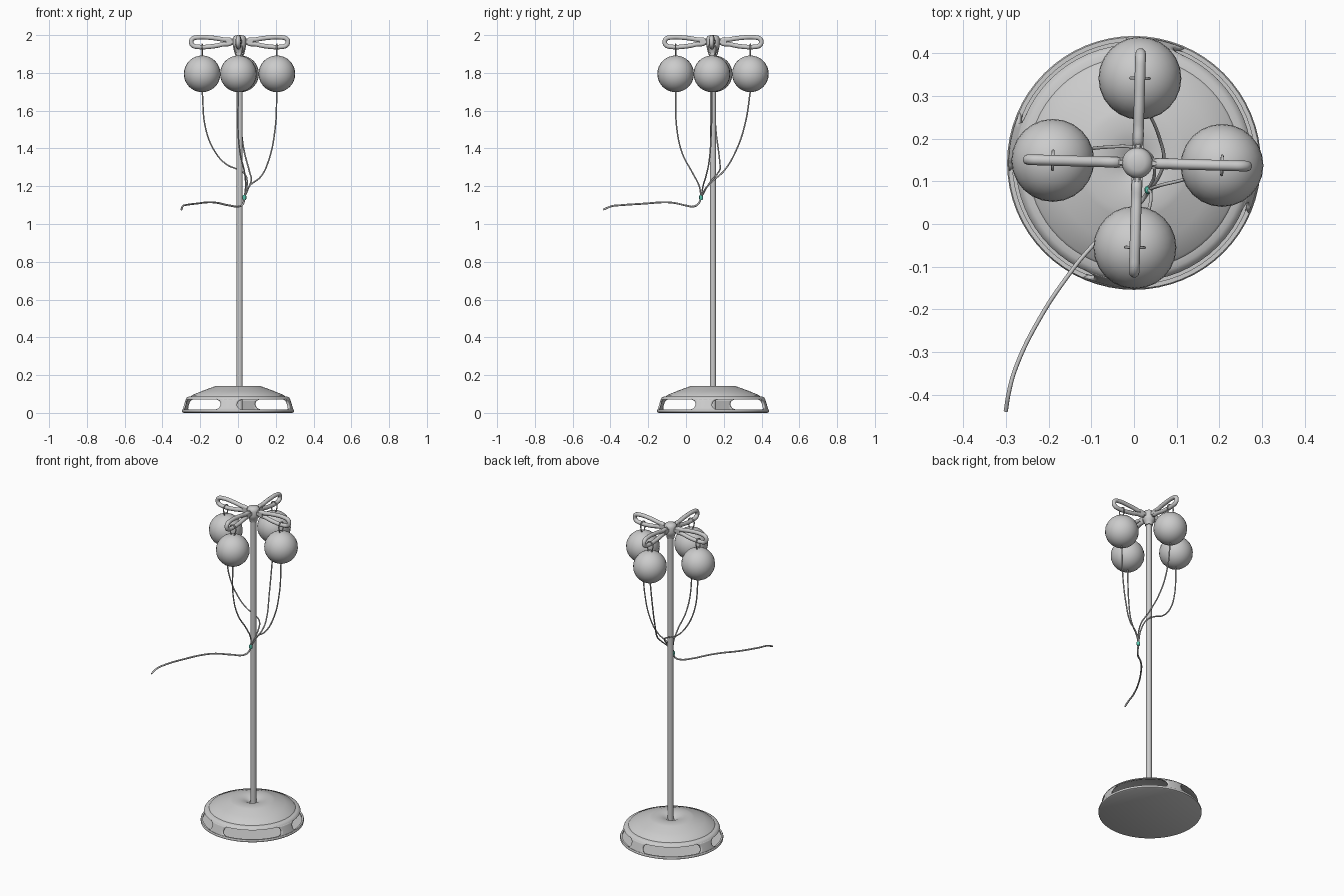
import bpy, bmesh, math
from mathutils import Vector, Matrix

if "Cube" in bpy.data.objects:
    bpy.data.objects.remove(bpy.data.objects["Cube"])

CX, CY = 0.0, 0.143            # base axis
PX, PY = 0.008, 0.143          # pole axis
TILT = math.radians(-1.7)      # small turn of the arm cross


def finish(obj, angle=40):
    bpy.ops.object.select_all(action='DESELECT')
    obj.select_set(True)
    bpy.context.view_layer.objects.active = obj
    bpy.ops.object.shade_smooth_by_angle(angle=math.radians(angle))
    return obj


def mesh_obj(name, bm, angle=40):
    bmesh.ops.recalc_face_normals(bm, faces=bm.faces)
    me = bpy.data.meshes.new(name)
    bm.to_mesh(me)
    bm.free()
    ob = bpy.data.objects.new(name, me)
    bpy.context.collection.objects.link(ob)
    return finish(ob, angle)


def lathe(name, profile, x, y, seg=64, angle=30):
    """Spin an (r, z) profile around a vertical axis."""
    bm = bmesh.new()
    vs = [bm.verts.new((r, 0, z)) for r, z in profile]
    es = [bm.edges.new(p) for p in zip(vs, vs[1:])]
    bmesh.ops.spin(bm, geom=vs + es, cent=(0, 0, 0), axis=(0, 0, 1),
                   angle=2 * math.pi, steps=seg, use_duplicate=False)
    bmesh.ops.remove_doubles(bm, verts=bm.verts, dist=1e-5)
    bmesh.ops.translate(bm, verts=bm.verts, vec=(x, y, 0))
    return mesh_obj(name, bm, angle)


def tube(name, pts, r, closed=False, res=6, bres=3):
    """Round tube along a smooth path, converted to a mesh."""
    cu = bpy.data.curves.new(name, 'CURVE')
    cu.dimensions = '3D'
    cu.bevel_depth, cu.bevel_resolution = r, bres
    cu.resolution_u, cu.use_fill_caps = res, True
    sp = cu.splines.new('BEZIER')
    sp.bezier_points.add(len(pts) - 1)
    for bp, p in zip(sp.bezier_points, pts):
        bp.co = p
        bp.handle_left_type = bp.handle_right_type = 'AUTO'
    sp.use_cyclic_u = closed
    ob = bpy.data.objects.new(name, cu)
    bpy.context.collection.objects.link(ob)
    bpy.ops.object.select_all(action='DESELECT')
    ob.select_set(True)
    bpy.context.view_layer.objects.active = ob
    bpy.ops.object.convert(target='MESH')
    return finish(bpy.context.view_layer.objects.active, 60)


# Base: domed cover, floor plate with low rim
lathe("base_cover", [(0.016, 0.12), (0.03, 0.128), (0.05, 0.138), (0.08, 0.143),
                     (0.115, 0.142), (0.13, 0.138), (0.19, 0.116), (0.243, 0.094),
                     (0.248, 0.088), (0.262, 0.086), (0.272, 0.08), (0.277, 0.071),
                     (0.266, 0.071), (0.25, 0.078), (0.19, 0.098), (0.12, 0.12),
                     (0.016, 0.12)], CX, CY)
lathe("base_plate", [(0, 0), (0.288, 0), (0.296, 0.004), (0.297, 0.012), (0.294, 0.018),
                     (0.284, 0.018), (0.284, 0.01), (0, 0.01)], CX, CY)

# Base: four flared posts leaving rounded slots between them
for i in range(4):
    mid = math.radians(-100 + 90 * i)
    rows = []
    bm = bmesh.new()
    for k in range(9):
        t = k / 8
        r, z = 0.294 - 0.018 * t, 0.016 + 0.057 * t
        half = math.radians(9 + 6 * (1 - math.sqrt(max(0, 1 - (2 * t - 1) ** 2))))
        row = []
        for j in range(9):
            a = mid + half * (j / 4 - 1)
            row.append(bm.verts.new((CX + r * math.cos(a), CY + r * math.sin(a), z)))
        rows.append(row)
    for a, b in zip(rows, rows[1:]):
        for j in range(8):
            bm.faces.new((a[j], a[j + 1], b[j + 1], b[j]))
    post = mesh_obj(f"base_post_{i}", bm)
    # keep normals outward so the thickness grows inward
    n = post.data.polygons[0]
    if n.normal.dot(Vector(n.center) - Vector((CX, CY, n.center.z))) < 0:
        post.data.flip_normals()
    mod = post.modifiers.new("thickness", 'SOLIDIFY')
    mod.thickness, mod.offset = 0.01, -1

# Pole and top hub
lathe("pole", [(0, 0.01), (0.0165, 0.01), (0.0165, 1.95), (0, 1.95)], PX, PY, 24)
lathe("hub", [(0, 1.905), (0.022, 1.905), (0.026, 1.925), (0.034, 1.935), (0.036, 1.95),
              (0.036, 1.98), (0.03, 1.993), (0.018, 1.999), (0, 2.0)], PX, PY, 32, 40)

# Arms: (u, z) outline of the open loop in the vertical plane
loop = [(0.045, 1.965), (0.09, 1.977), (0.15, 1.986), (0.22, 1.988), (0.249, 1.98),
        (0.256, 1.963), (0.248, 1.946), (0.22, 1.938), (0.15, 1.940), (0.09, 1.951)]
balls = []
for i, name in enumerate(("right", "back", "left", "front")):
    a = TILT + i * math.pi / 2
    d = Vector((math.cos(a), math.sin(a), 0))
    side = Vector((-d.y, d.x, 0))
    hub = Vector((PX, PY, 0))
    tube(f"arm_loop_{name}", [hub + d * u + Vector((0, 0, z)) for u, z in loop],
         0.0125, True)
    # solid root of the arm
    bm = bmesh.new()
    bmesh.ops.create_cube(bm, size=1)
    bmesh.ops.scale(bm, verts=bm.verts, vec=(0.07, 0.026, 0.036))
    bmesh.ops.bevel(bm, geom=bm.edges[:], offset=0.008, segments=3, affect='EDGES')
    bmesh.ops.transform(bm, verts=bm.verts, matrix=Matrix.Translation(
        hub + d * 0.045 + Vector((0, 0, 1.965))) @ Matrix.Rotation(a, 4, 'Z'))
    mesh_obj(f"arm_root_{name}", bm)
    # hanging ball and hook
    c = hub + d * 0.198 + Vector((0, 0, 1.795))
    balls.append(c)
    bm = bmesh.new()
    bmesh.ops.create_uvsphere(bm, u_segments=24, v_segments=16, radius=0.097)
    bmesh.ops.translate(bm, verts=bm.verts, vec=c)
    mesh_obj(f"ball_{name}", bm, 60)
    tube(f"hook_{name}", [c + side * s + Vector((0, 0, z)) for s, z in
                          ((0, 0.09), (-0.019, 0.118), (-0.019, 0.145), (0, 0.158),
                           (0.019, 0.145), (0.019, 0.118))], 0.0035, True, 4, 2)

# Thin hoses from each ball to the junction
J = (0.034, 0.08, 1.14)
hoses = {
    "right": [(0.196, 0.134, 1.5), (0.16, 0.122, 1.33), (0.12, 0.105, 1.25),
              (0.06, 0.09, 1.2)],
    "back": [(0.015, 0.315, 1.54), (0.03, 0.27, 1.4), (0.06, 0.2, 1.28),
             (0.07, 0.15, 1.235), (0.055, 0.105, 1.19)],
    "left": [(-0.17, 0.158, 1.5), (-0.12, 0.173, 1.38), (-0.06, 0.18, 1.315),
             (-0.005, 0.18, 1.29), (0.035, 0.165, 1.265), (0.048, 0.12, 1.21)],
    "front": [(0.0, -0.048, 1.5), (0.012, -0.018, 1.37), (0.035, 0.035, 1.27),
              (0.04, 0.07, 1.2)],
}
for c, name in zip(balls, ("right", "back", "left", "front")):
    tube(f"hose_{name}", [c - Vector((0, 0, 0.09))] + hoses[name] + [J], 0.004, False, 8, 2)

# Main hose reaching out to the front left
tube("main_hose", [J, (0.028, 0.068, 1.11), (0.01, 0.045, 1.094), (-0.045, 0.0, 1.098),
                   (-0.11, -0.065, 1.112), (-0.15, -0.115, 1.115), (-0.22, -0.22, 1.108),
                   (-0.278, -0.34, 1.1), (-0.293, -0.395, 1.094), (-0.3, -0.438, 1.076)],
     0.005, False, 8, 2)

# Coloured junction piece
junction = lathe("hose_junction", [(0, 1.128), (0.008, 1.128), (0.01, 1.134),
                                   (0.01, 1.148), (0.007, 1.153), (0, 1.153)],
                 J[0], J[1], 16)
mat = bpy.data.materials.new("teal")
mat.diffuse_color = (0.1, 0.6, 0.45, 1)
mat.use_nodes = True
mat.node_tree.nodes["Principled BSDF"].inputs["Base Color"].default_value = mat.diffuse_color
junction.data.materials.append(mat)
